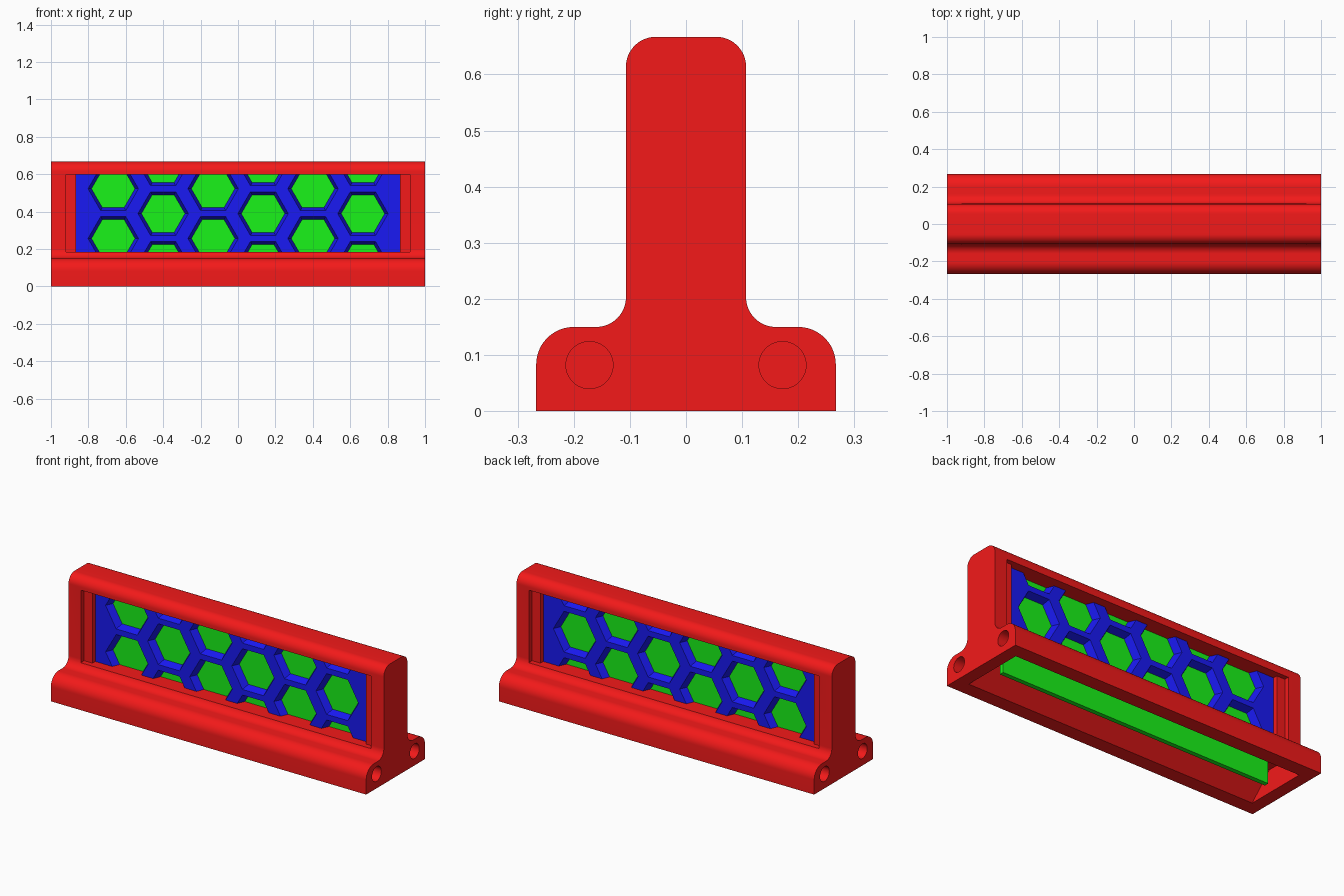
import bpy, bmesh, math

if "Cube" in bpy.data.objects:
    bpy.data.objects.remove(bpy.data.objects["Cube"])

def material(name, rgb):
    m = bpy.data.materials.new(name)
    m.diffuse_color = (*rgb, 1)
    m.use_nodes = True
    m.node_tree.nodes["Principled BSDF"].inputs["Base Color"].default_value = m.diffuse_color
    return m

RED = material("red", (0.9, 0.01, 0.01))
BLUE = material("blue", (0.01, 0.01, 0.9))
GREEN = material("green", (0.01, 0.9, 0.01))

def make(name, bm, mat=None):
    bmesh.ops.recalc_face_normals(bm, faces=bm.faces)
    me = bpy.data.meshes.new(name)
    bm.to_mesh(me)
    bm.free()
    ob = bpy.data.objects.new(name, me)
    bpy.context.collection.objects.link(ob)
    if mat:
        me.materials.append(mat)
    return ob

def loft(bm, rings):
    """Closed solid through matching rings of points."""
    vr = [[bm.verts.new(p) for p in r] for r in rings]
    n = len(vr[0])
    for a, b in zip(vr, vr[1:]):
        for i in range(n):
            j = (i + 1) % n
            bm.faces.new((a[i], a[j], b[j], b[i]))
    bm.faces.new(vr[0][::-1])
    bm.faces.new(vr[-1])

def prism(bm, yz, x0, x1):
    loft(bm, [[(x, y, z) for y, z in yz] for x in (x0, x1)])

def box(bm, x0, x1, y0, y1, z0, z1):
    prism(bm, [(y0, z0), (y1, z0), (y1, z1), (y0, z1)], x0, x1)

def cut(ob, bm):
    cutter = make("cutter", bm)
    cutter.hide_render = True
    mod = ob.modifiers.new("cut", 'BOOLEAN')
    mod.operation, mod.solver, mod.object = 'DIFFERENCE', 'EXACT', cutter
    bpy.context.view_layer.objects.active = ob
    bpy.ops.object.modifier_apply(modifier=mod.name)
    bpy.data.objects.remove(cutter)

def arc(cy, cz, r, a0, a1, n=12):
    return [(cy + r * math.cos(math.radians(a0 + (a1 - a0) * i / n)),
             cz + r * math.sin(math.radians(a0 + (a1 - a0) * i / n))) for i in range(n + 1)]

# Barrier frame: rounded T profile run along x
half = [(0.267, 0)] + arc(0.2, 0.083, 0.067, 0, 90) \
    + arc(0.16, 0.203, 0.053, 270, 180) + arc(0.054, 0.614, 0.053, 0, 90)
bm = bmesh.new()
prism(bm, half + [(-y, z) for y, z in reversed(half)], -1, 1)
frame = make("frame", bm, RED)

# Window opening, with a shallow step at its ends on both faces
Z0, Z1 = 0.183, 0.597
bm = bmesh.new()
box(bm, -0.867, 0.867, -0.3, 0.3, Z0, Z1)
cut(frame, bm)
bm = bmesh.new()
for s in (-1, 1):
    box(bm, -0.92, 0.92, *sorted((s * 0.08, s * 0.3)), Z0, Z1)
cut(frame, bm)

# Tapered hollow under the base
bm = bmesh.new()
prism(bm, [(-0.193, -0.01), (0.193, -0.01), (0.05, 0.133), (-0.05, 0.133)], -0.927, 0.927)
cut(frame, bm)

# Blind round sockets in both ends
bm = bmesh.new()
for sx in (-1, 1):
    for sy in (-1, 1):
        prism(bm, arc(sy * 0.172, 0.082, 0.042, 0, 350, 35), sx * 0.9, sx * 1.1)
cut(frame, bm)

# Honeycomb lattice: plate pierced by flared hexagons
bm = bmesh.new()
box(bm, -0.867, 0.867, -0.055, 0.055, Z0, Z1)
lattice = make("honeycomb_lattice", bm, BLUE)
bm = bmesh.new()
for col in range(6):
    x = -0.667 + col * 0.267
    rows = (0.256, 0.522) if col % 2 == 0 else (0.123, 0.389, 0.655)
    for z in rows:
        loft(bm, [[(x + r * math.cos(k * math.pi / 3), y, z + r * math.sin(k * math.pi / 3))
                   for k in range(6)]
                  for y, r in ((-0.08, 0.146), (-0.01, 0.115), (0.01, 0.115), (0.08, 0.146))])
cut(lattice, bm)

# Thin inner panel, reaching down into the hollow
bm = bmesh.new()
box(bm, -0.867, 0.867, -0.0133, 0.0133, 0.004, 0.61)
make("inner_panel", bm, GREEN)

# Smooth the rounded frame, keeping its edges sharp
bpy.ops.object.select_all(action='DESELECT')
frame.select_set(True)
bpy.context.view_layer.objects.active = frame
bpy.ops.object.shade_smooth_by_angle(angle=math.radians(30))
